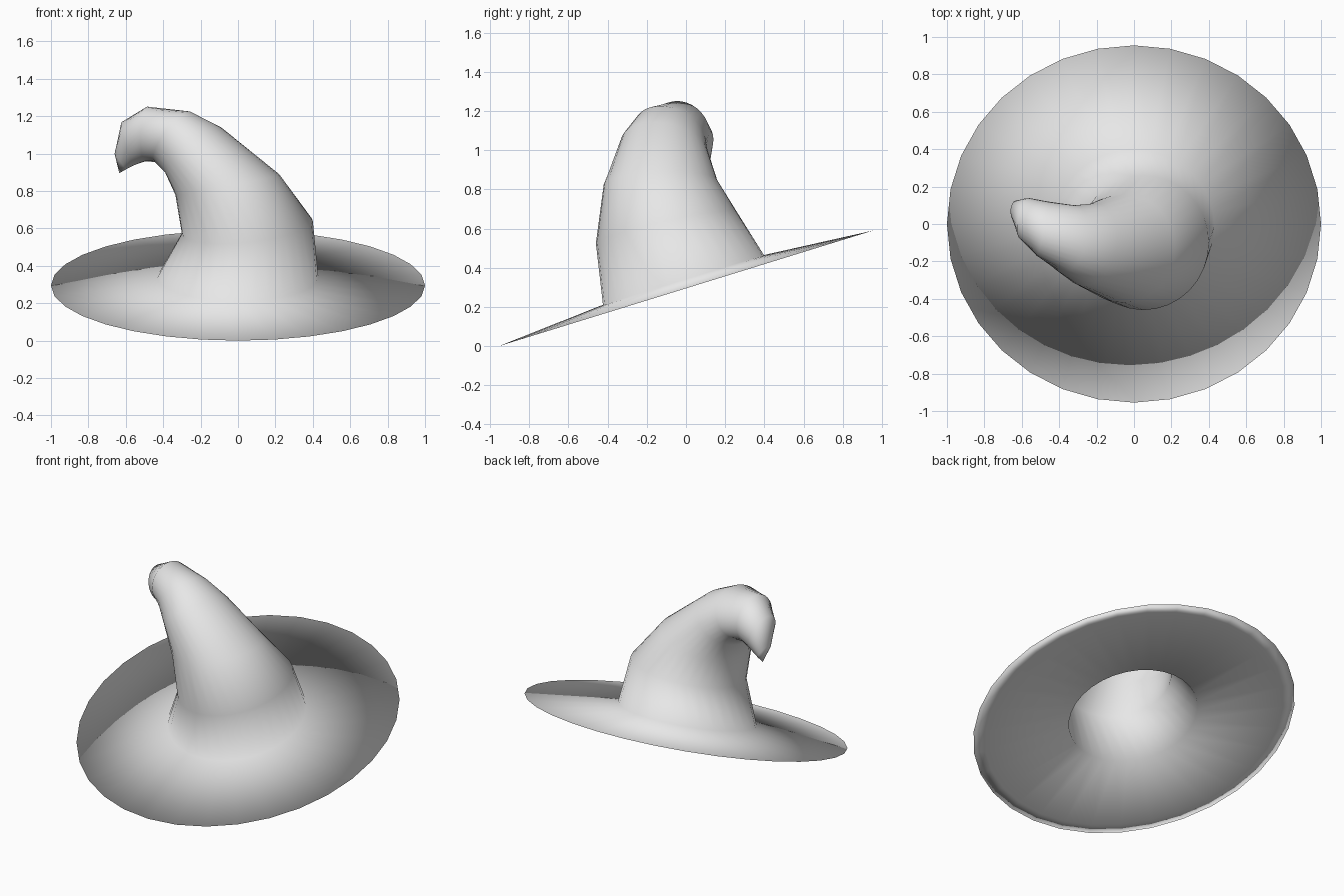
import bpy
import bmesh
import math
from mathutils import Vector

SEGMENTS = 32

cube = bpy.data.objects.get("Cube")
if cube:
    bpy.data.objects.remove(cube)

felt = bpy.data.materials.new("grey_felt")
felt.use_nodes = True
felt.diffuse_color = (0.8, 0.8, 0.8, 1)
felt.node_tree.nodes["Principled BSDF"].inputs["Base Color"].default_value = felt.diffuse_color

# Brim plane leans up towards the back
SIDE = Vector((1, 0, 0))
BACK = Vector((0, 0.955, 0.295))
UP = SIDE.cross(BACK)
CENTRE = Vector((0, 0, 0.295))


def brim_ring(radius, height):
    return CENTRE + UP * height, SIDE * radius, BACK * radius


def crown_ring(x0, z0, x1, z1, front, back, lean, skew):
    """Oval from its two side points, its depth range and its lean to the back."""
    centre = Vector((x0 + x1, front + back, z0 + z1)) / 2
    across = Vector((x1 - x0, 0, z1 - z0)) / 2
    return centre, across, Vector((skew, (back - front) / 2, lean))


def shrink(ring, factor):
    return ring[0], ring[1] * factor, ring[2] * factor


# Bent crown, from the base up to the drooping end
crown = [
    crown_ring(-0.30, 0.57, 0.40, 0.64, -0.46, 0.26, 0.08, 0),
    crown_ring(-0.335, 0.78, 0.22, 0.89, -0.42, 0.16, 0.01, 0),
    crown_ring(-0.39, 0.90, -0.09, 1.14, -0.33, 0.11, -0.03, 0.03),
    crown_ring(-0.45, 0.96, -0.25, 1.22, -0.26, 0.10, -0.04, 0.03),
    crown_ring(-0.50, 0.96, -0.48, 1.25, -0.17, 0.12, -0.02, 0.03),
    crown_ring(-0.55, 0.94, -0.62, 1.17, -0.08, 0.14, 0, 0.02),
    crown_ring(-0.60, 0.915, -0.66, 1.00, 0.01, 0.125, 0, 0),
]
lining = [shrink(ring, 0.93) for ring in crown[:-1]]

# One skin: crown down to the brim, round the thin rim, then up the lining
skin = crown[::-1] + [
    brim_ring(0.43, 0.045),
    brim_ring(1.0, 0),
    brim_ring(0.93, 0),
    brim_ring(0.40, 0.025),
] + lining

bm = bmesh.new()
loops = []
for centre, across, depth in skin:
    loop = []
    for i in range(SEGMENTS):
        angle = math.tau * i / SEGMENTS
        loop.append(bm.verts.new(centre + across * math.cos(angle) + depth * math.sin(angle)))
    loops.append(loop)

for upper, lower in zip(loops, loops[1:]):
    for i in range(SEGMENTS):
        j = (i + 1) % SEGMENTS
        bm.faces.new((upper[i], lower[i], lower[j], upper[j]))

# Outer point and the closed end of the lining
for loop, point in ((loops[0], (-0.635, 0.09, 0.895)), (loops[-1], (-0.61, 0.06, 1.0))):
    tip = bm.verts.new(point)
    for i in range(SEGMENTS):
        bm.faces.new((loop[i], loop[(i + 1) % SEGMENTS], tip))

bmesh.ops.recalc_face_normals(bm, faces=bm.faces[:])
for face in bm.faces:
    face.smooth = True

mesh = bpy.data.meshes.new("pointed_hat")
bm.to_mesh(mesh)
bm.free()
mesh.materials.append(felt)
hat = bpy.data.objects.new("pointed_hat", mesh)
bpy.context.collection.objects.link(hat)
